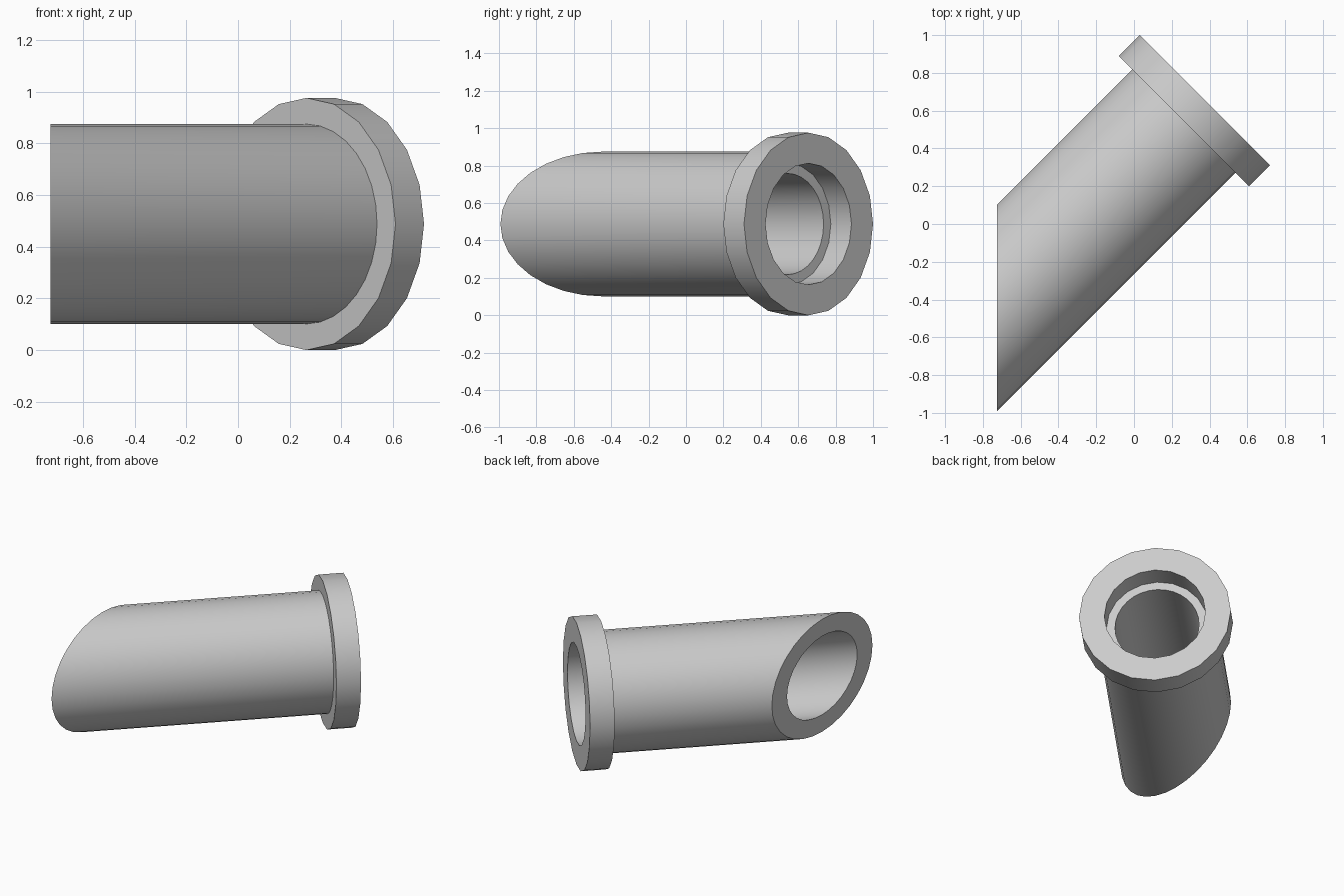
import bpy, bmesh, math
from mathutils import Vector

cube = bpy.data.objects.get("Cube")
if cube:
    bpy.data.objects.remove(cube, do_unlink=True)

# Single grey material
grey = bpy.data.materials.new("plain grey")
grey.use_nodes = True
colour = (0.6, 0.6, 0.6, 1)
grey.diffuse_color = colour
grey.node_tree.nodes["Principled BSDF"].inputs["Base Color"].default_value = colour

# Pipe axis lies level and runs diagonally to the centre of the flange face
MOUTH = Vector((0.375, 0.655, 0.488))
AXIS = Vector((1, 1, 0)).normalized()
SIDE = Vector((1, -1, 0)).normalized()
UP = Vector((0, 0, 1))
MITRE_X = -0.725
FLANGE = 0.156


def ring_body(name, profile, sides):
    """Sweep a closed (radius, distance) profile; distance None means the mitred end."""
    bm = bmesh.new()
    rings = []
    for radius, along in profile:
        ring = []
        for i in range(sides):
            a = math.tau * i / sides
            p = MOUTH + radius * (math.cos(a) * SIDE + math.sin(a) * UP)
            s = (MITRE_X - p.x) / AXIS.x if along is None else along
            ring.append(bm.verts.new(p + s * AXIS))
        rings.append(ring)
    for a, b in zip(rings, rings[1:] + rings[:1]):
        for i in range(sides):
            j = (i + 1) % sides
            bm.faces.new((a[i], a[j], b[j], b[i]))
    bmesh.ops.recalc_face_normals(bm, faces=bm.faces)
    mesh = bpy.data.meshes.new(name)
    bm.to_mesh(mesh)
    bm.free()
    mesh.materials.append(grey)
    obj = bpy.data.objects.new(name, mesh)
    bpy.context.collection.objects.link(obj)
    bpy.ops.object.select_all(action="DESELECT")
    obj.select_set(True)
    bpy.context.view_layer.objects.active = obj
    bpy.ops.object.shade_smooth_by_angle(angle=math.radians(30))
    return obj


# Hollow pipe, square at the flange and mitred at the far end
ring_body("pipe", [(0.387, -FLANGE), (0.387, None), (0.27, None), (0.27, -FLANGE)], 32)

# Flange collar whose wider bore leaves a ledge at the pipe end
ring_body("flange", [(0.488, 0), (0.488, -FLANGE), (0.325, -FLANGE), (0.325, 0)], 20)
